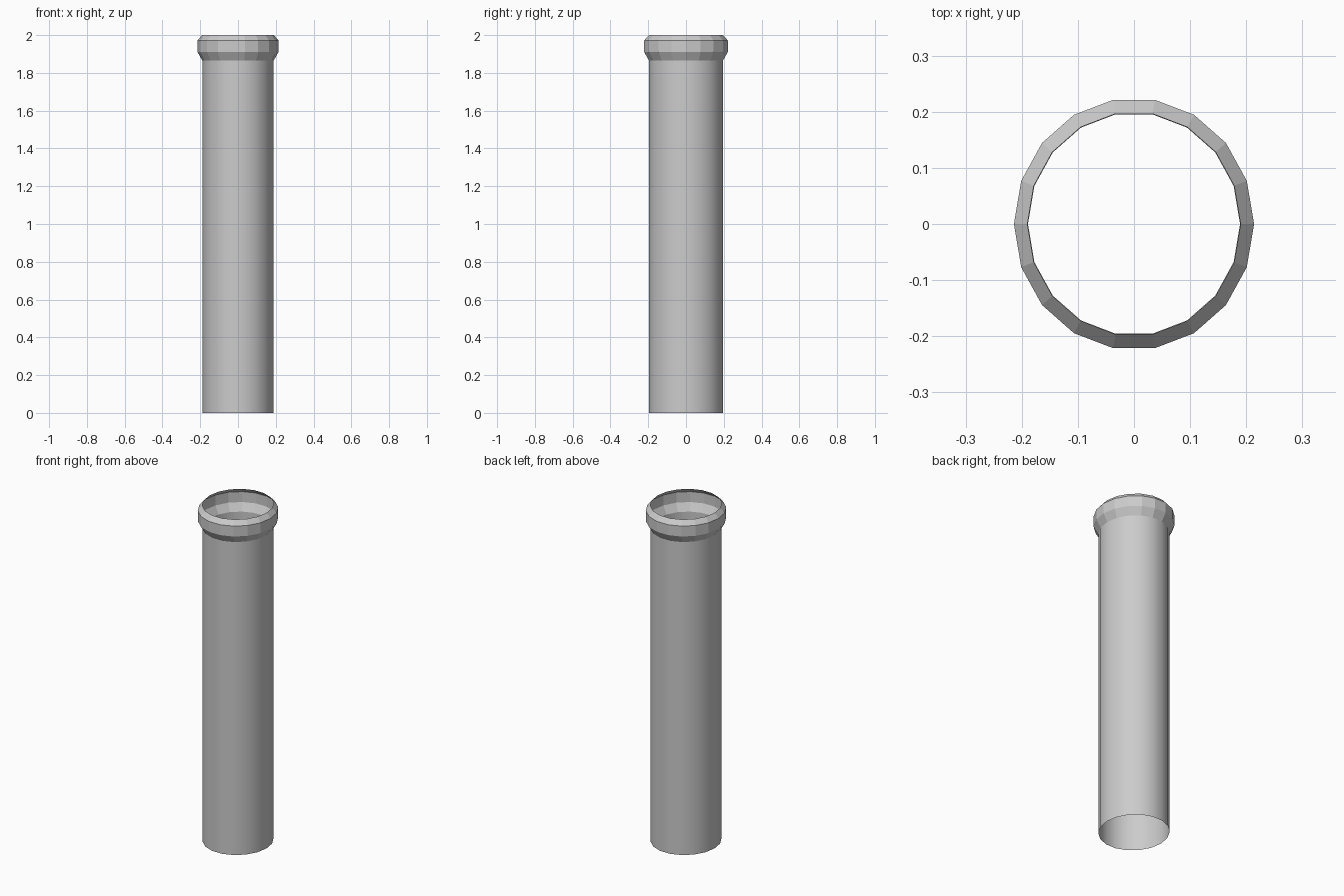
import bpy, bmesh, math

if "Cube" in bpy.data.objects:
    bpy.data.objects.remove(bpy.data.objects["Cube"])

SIDES = 18
Y_SCALE = 1.05  # slightly oval section

# profile of the open, single-walled pipe: (radius, height)
profile = [(0.189, 0.0), (0.189, 1.865), (0.214, 1.91), (0.214, 1.972), (0.19, 2.0)]

bm = bmesh.new()
rings = []
for r, z in profile:
    rings.append([bm.verts.new((r * math.cos(2 * math.pi * i / SIDES),
                                r * Y_SCALE * math.sin(2 * math.pi * i / SIDES), z))
                  for i in range(SIDES)])

# smooth pipe body, flat-faced socket collar
for level, (low, high) in enumerate(zip(rings, rings[1:])):
    for i in range(SIDES):
        j = (i + 1) % SIDES
        face = bm.faces.new((low[i], low[j], high[j], high[i]))
        face.smooth = level == 0

# keep the joint between body and collar crisp
bm.edges.ensure_lookup_table()
joint = set(rings[1])
for edge in bm.edges:
    if edge.verts[0] in joint and edge.verts[1] in joint:
        edge.smooth = False

mesh = bpy.data.meshes.new("pipe")
bm.to_mesh(mesh)
bm.free()
pipe = bpy.data.objects.new("pipe", mesh)
bpy.context.collection.objects.link(pipe)
